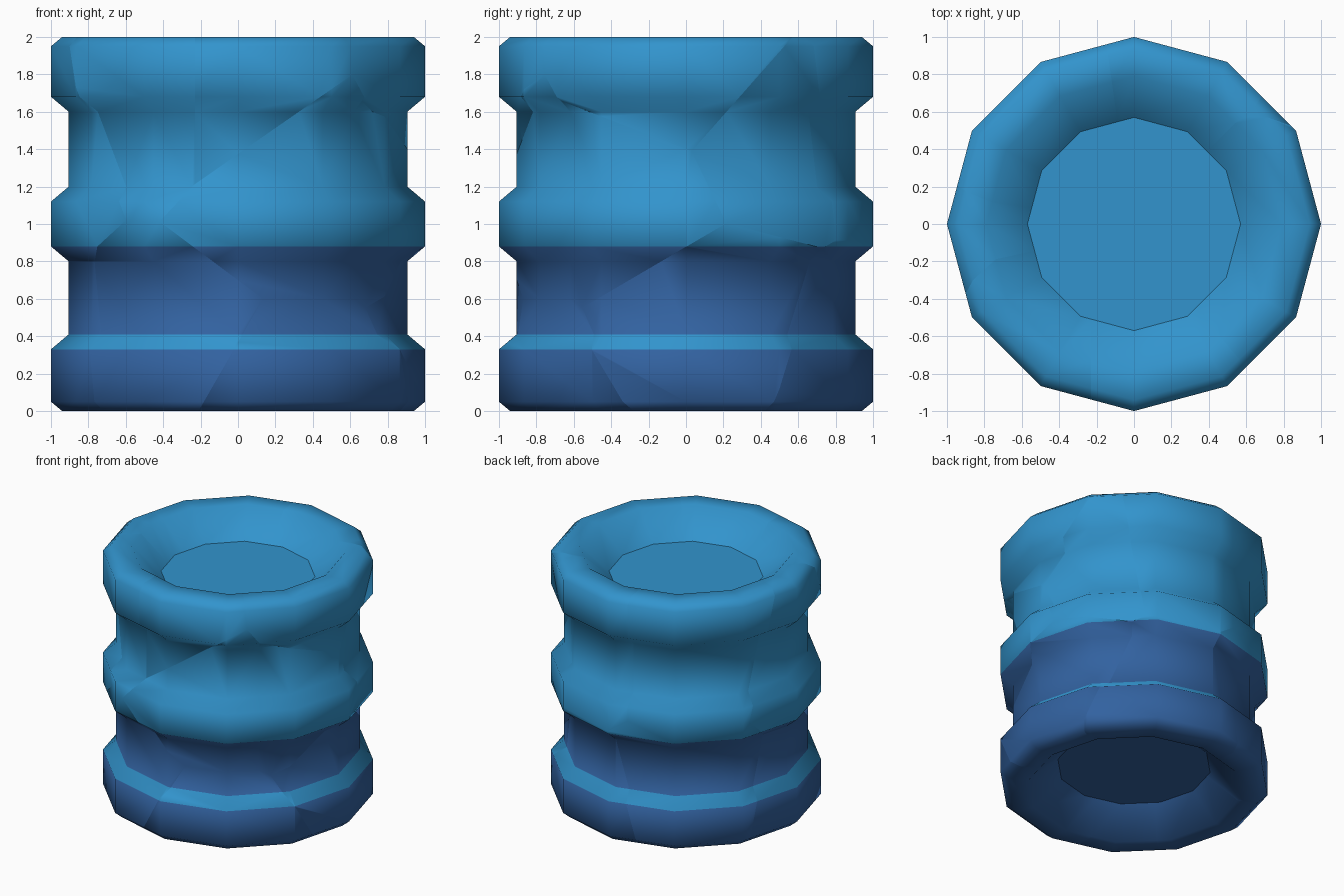
import bpy, bmesh, math
from mathutils import Vector

if "Cube" in bpy.data.objects:
    bpy.data.objects.remove(bpy.data.objects["Cube"])

SIDES = 12

# Lathe profile (radius, height) from the bottom recess, up the outside, into the top recess
PROFILE = [(0.57, 0.20), (0.79, 0.0), (0.94, 0.0), (1.0, 0.05), (1.0, 0.33),
           (0.905, 0.41), (0.905, 0.80), (1.0, 0.88), (1.0, 1.12), (0.905, 1.20),
           (0.905, 1.60), (1.0, 1.68), (1.0, 1.95), (0.94, 2.0), (0.79, 2.0), (0.57, 1.80)]

# Shard centres: the barrel is cracked halfway between neighbouring centres
CENTRES = [Vector(c) for c in [
    (0.20, -0.62, 1.15), (0.62, -0.20, 1.15), (-0.14, -0.62, 1.64), (-0.32, -0.62, 1.64),
    (-0.375, -0.62, 0.38), (0.20, -0.62, 0.05), (0.62, 0.14, 0.57), (0.62, 0.02, 1.72),
    (0.62, 0.36, 1.42), (-0.75, -0.15, 1.30), (-0.78, -0.15, 0.30), (0.30, 0.70, 0.30),
    (-0.45, 0.60, 0.50), (-0.45, 0.58, 1.50), (0.25, 0.68, 1.50)]]


def make_material(name, rgb):
    mat = bpy.data.materials.new(name)
    mat.diffuse_color = (*rgb, 1.0)
    mat.use_nodes = True
    mat.node_tree.nodes["Principled BSDF"].inputs["Base Color"].default_value = mat.diffuse_color
    return mat


light_blue = make_material("light_blue", (0.032, 0.296, 0.61))
dark_blue = make_material("dark_blue", (0.032, 0.122, 0.352))


def make_barrel():
    """Whole barrel as a closed lathe with flat end discs."""
    bm = bmesh.new()
    rings = []
    for r, z in PROFILE:
        angles = [2 * math.pi * i / SIDES for i in range(SIDES)]
        rings.append([bm.verts.new((r * math.cos(a), r * math.sin(a), z)) for a in angles])
    for low, high in zip(rings, rings[1:]):
        for i in range(SIDES):
            j = (i + 1) % SIDES
            bm.faces.new((low[i], low[j], high[j], high[i])).smooth = True
    bm.faces.new(rings[0][::-1]).smooth = False
    bm.faces.new(rings[-1]).smooth = False
    return bm


def cut(bm, point, normal):
    """Remove everything beyond the plane and close the cut with flat faces."""
    geom = bm.verts[:] + bm.edges[:] + bm.faces[:]
    bmesh.ops.bisect_plane(bm, geom=geom, dist=1e-5, plane_co=point,
                           plane_no=normal, clear_outer=True)
    rim = [e for e in bm.edges if e.is_boundary]
    if rim:
        old = set(bm.faces)
        bmesh.ops.triangle_fill(bm, edges=rim, use_beauty=True, normal=normal)
        rest = [e for e in bm.edges if e.is_boundary]
        if rest:
            bmesh.ops.holes_fill(bm, edges=rest, sides=0)
        for f in bm.faces:
            if f not in old:
                f.smooth = False


# Cracked barrel shards
for n, centre in enumerate(CENTRES, 1):
    bm = make_barrel()
    for other in CENTRES:
        if other is not centre and bm.faces:
            cut(bm, (centre + other) / 2, (other - centre).normalized())
    if not bm.faces:
        bm.free()
        continue
    bmesh.ops.recalc_face_normals(bm, faces=bm.faces[:])
    # Dark lower body with a light stripe at the lower groove
    for f in bm.faces:
        z = f.calc_center_median().z
        stripe = f.smooth and 0.331 < z < 0.409 and max(
            v.co.xy.length for v in f.verts) > 0.85
        f.material_index = 0 if z > 0.88 or stripe else 1
    for e in bm.edges:
        e.smooth = all(f.smooth for f in e.link_faces)
    mesh = bpy.data.meshes.new(f"barrel_shard_{n:02d}")
    bm.to_mesh(mesh)
    bm.free()
    mesh.materials.append(light_blue)
    mesh.materials.append(dark_blue)
    shard = bpy.data.objects.new(mesh.name, mesh)
    bpy.context.collection.objects.link(shard)
